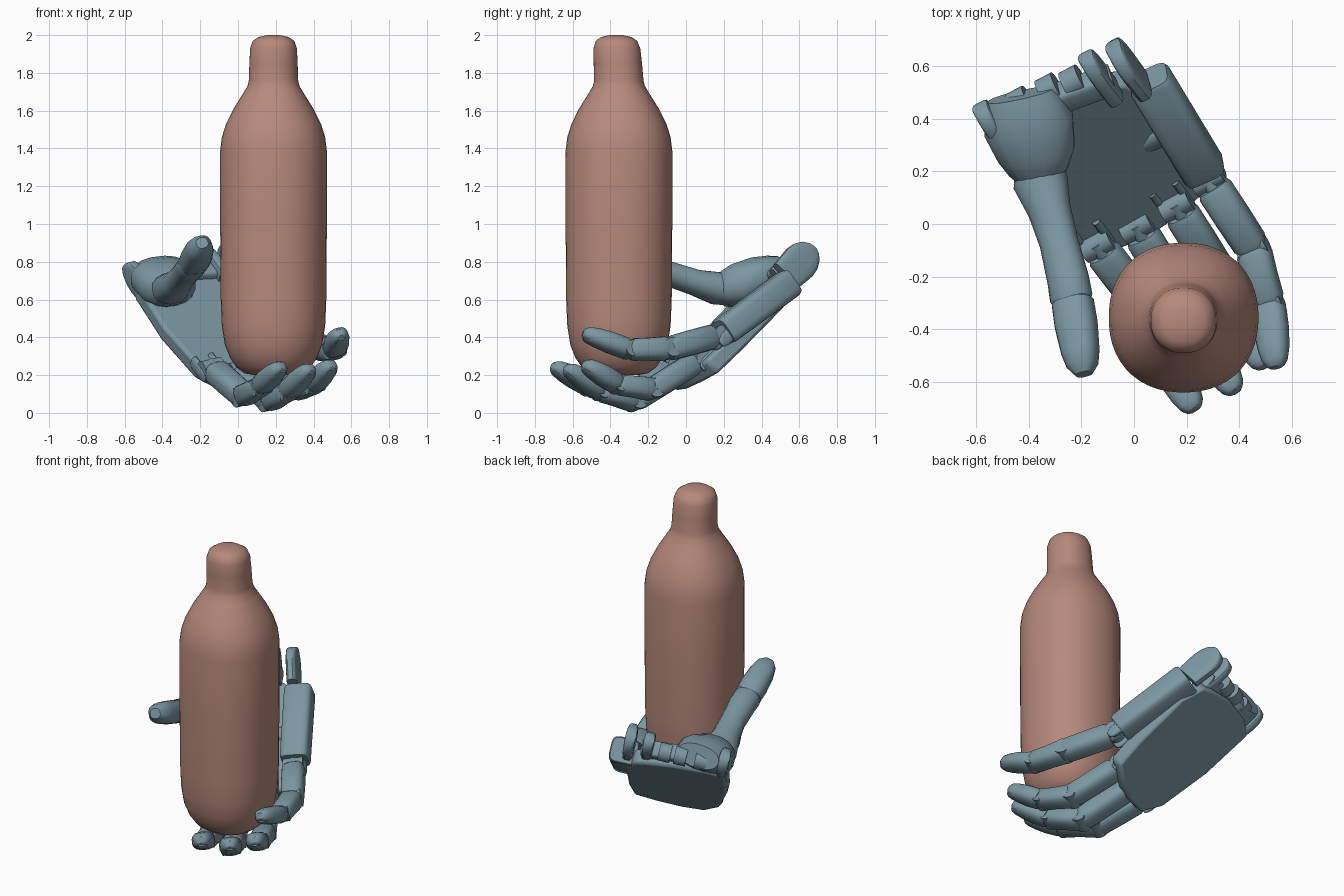
import bpy, bmesh, math
from mathutils import Vector, Matrix

if "Cube" in bpy.data.objects:
    bpy.data.objects.remove(bpy.data.objects["Cube"])

# Palm frame: across (thumb side to little finger), along (wrist to knuckles), facing (out of the palm)
ACROSS = Vector((0.44, 0.23, 0.10)).normalized()
FACING = Vector((0.16, -0.65, 0.76)).normalized()
FACING = (FACING - FACING.dot(ACROSS) * ACROSS).normalized()
ALONG = FACING.cross(ACROSS).normalized()
if ALONG.y > 0:
    ALONG = -ALONG


def material(name, color):
    m = bpy.data.materials.new(name)
    m.diffuse_color = color
    m.use_nodes = True
    m.node_tree.nodes["Principled BSDF"].inputs["Base Color"].default_value = m.diffuse_color
    return m


HAND = material("hand_blue", (0.20, 0.31, 0.36, 1))
CLAY = material("bottle_clay", (0.47, 0.25, 0.20, 1))


def finish(name, bm, mat, angle=35):
    bmesh.ops.recalc_face_normals(bm, faces=bm.faces)
    me = bpy.data.meshes.new(name)
    bm.to_mesh(me)
    bm.free()
    ob = bpy.data.objects.new(name, me)
    bpy.context.collection.objects.link(ob)
    me.materials.append(mat)
    bpy.ops.object.select_all(action='DESELECT')
    ob.select_set(True)
    bpy.context.view_layer.objects.active = ob
    bpy.ops.object.shade_smooth_by_angle(angle=math.radians(angle))
    return ob


def skin(bm, rings):
    rows = [[bm.verts.new(p) for p in r] for r in rings]
    n = len(rows[0])
    for a, b in zip(rows, rows[1:]):
        for i in range(n):
            bm.faces.new((a[i], a[(i + 1) % n], b[(i + 1) % n], b[i]))
    bm.faces.new(rows[0][::-1])
    bm.faces.new(rows[-1])


def section(c, u, v, w, h, power=2.6, n=16):
    pts = []
    for i in range(n):
        t = 2 * math.pi * (i + 0.5) / n
        x, y = math.cos(t), math.sin(t)
        pts.append(c + u * w * math.copysign(abs(x) ** (2 / power), x)
                   + v * h * math.copysign(abs(y) ** (2 / power), y))
    return pts


def limb(name, stations, side=ACROSS, power=2.6):
    """Loft through stations (point, half width, half height)."""
    bm = bmesh.new()
    pts = [Vector(s[0]) for s in stations]
    rings = []
    for i, (p, w, h) in enumerate(stations):
        t = (pts[min(i + 1, len(pts) - 1)] - pts[max(i - 1, 0)]).normalized()
        u = (side - side.dot(t) * t).normalized()
        rings.append(section(pts[i], u, t.cross(u), w, h, power))
    skin(bm, rings)
    return finish(name, bm, HAND)


def bone(name, a, b, w0, w1, h0, h1, shape, side=ACROSS, power=2.6):
    """Straight loft from a to b; shape lists (position, scale)."""
    a, b = Vector(a), Vector(b)
    limb(name, [(a.lerp(b, t), (w0 + (w1 - w0) * t) * s, (h0 + (h1 - h0) * t) * s)
                for t, s in shape], side, power)


def pin(name, c, axis, r, length):
    bm = bmesh.new()
    rot = axis.to_track_quat('Z', 'Y').to_matrix().to_4x4()
    bmesh.ops.create_cone(bm, cap_ends=True, segments=20, radius1=r, radius2=r, depth=length,
                          matrix=Matrix.Translation(c) @ rot)
    return finish(name, bm, HAND)


# Bottle: lathed profile, slightly squared body
profile = [(0.20, 0.10), (0.21, 0.155), (0.24, 0.195), (0.29, 0.230), (0.36, 0.258), (0.46, 0.274),
           (0.60, 0.280), (1.0, 0.283), (1.38, 0.284), (1.46, 0.274), (1.53, 0.252), (1.61, 0.212),
           (1.69, 0.162), (1.73, 0.138), (1.76, 0.131), (1.85, 0.128), (1.93, 0.124),
           (1.97, 0.110), (1.99, 0.080), (2.0, 0.035)]
bm = bmesh.new()
skin(bm, [section(Vector((0.188, -0.355 - 0.06 * max(0, z - 1.75), z)), Vector((1, 0, 0)),
                  Vector((0, 1, 0)), r, r, 2.2, 48) for z, r in profile])
finish("bottle", bm, CLAY, 60)

# Palm slab: outline seen from above, laid on the sloping palm plane
outline = [(-0.55, 0.38), (-0.41, 0.17), (-0.23, -0.01), (-0.10, -0.05), (0.03, 0.0), (0.15, 0.08),
           (0.25, 0.17), (0.20, 0.30), (0.07, 0.52), (-0.04, 0.59), (-0.12, 0.58), (-0.28, 0.54), (-0.46, 0.46)]
bm = bmesh.new()
base = [Vector((x, y, 0.215 + 0.86 * (y - 0.1) - 0.27 * x)) for x, y in outline]
low = [bm.verts.new(p) for p in base]
top = [bm.verts.new(p + FACING * 0.095) for p in base]
bm.faces.new(low[::-1])
bm.faces.new(top)
for i in range(len(low)):
    j = (i + 1) % len(low)
    bm.faces.new((low[i], low[j], top[j], top[i]))
palm = finish("palm", bm, HAND)
bev = palm.modifiers.new("soft_edge", 'BEVEL')
bev.width, bev.segments = 0.018, 2

# Raised block along the little finger side, and the ridge crossing the palm
bone("palm_side_block", (0.055, 0.55, 0.69), (0.27, 0.195, 0.425), 0.085, 0.085, 0.08, 0.075,
     [(0, 0.9), (0.04, 1), (0.96, 1), (1, 0.92)], power=4.5)
limb("palm_ridge", [((-0.06, 0.30, 0.45), 0.03, 0.025), ((0.04, 0.31, 0.46), 0.04, 0.04),
                    ((0.13, 0.36, 0.52), 0.05, 0.05)], FACING)

# Thumb mound and thumb
limb("thumb_mound", [((-0.43, 0.49, 0.76), 0.13, 0.07), ((-0.42, 0.45, 0.75), 0.15, 0.085),
                     ((-0.40, 0.38, 0.72), 0.175, 0.11), ((-0.37, 0.27, 0.67), 0.15, 0.12),
                     ((-0.36, 0.20, 0.66), 0.115, 0.095), ((-0.35, 0.15, 0.66), 0.07, 0.06)], power=2.3)
limb("thumb_lower", [((-0.365, 0.23, 0.65), 0.09, 0.08), ((-0.355, 0.16, 0.66), 0.105, 0.085),
                     ((-0.32, 0.05, 0.69), 0.082, 0.068), ((-0.285, -0.07, 0.73), 0.074, 0.065),
                     ((-0.25, -0.21, 0.77), 0.08, 0.068), ((-0.238, -0.28, 0.79), 0.082, 0.07),
                     ((-0.23, -0.32, 0.805), 0.065, 0.055)], power=2.2)
bone("thumb_tip", (-0.235, -0.28, 0.79), (-0.19, -0.57, 0.90), 0.09, 0.065, 0.075, 0.06,
     [(0, 0.7), (0.06, 0.9), (0.35, 1), (0.7, 1), (0.88, 0.88), (1, 0.5)])

# Fingers: knuckle, middle joint, end joint, tip, half width, half height
fingers = {
    "index": ((-0.14, -0.08, 0.24), (0.03, -0.30, 0.09), (0.12, -0.51, 0.14), (0.23, -0.705, 0.25), 0.070, 0.064),
    "middle": ((0.01, -0.01, 0.23), (0.17, -0.27, 0.065), (0.265, -0.45, 0.115), (0.385, -0.635, 0.24), 0.070, 0.064),
    "ring": ((0.16, 0.07, 0.28), (0.32, -0.18, 0.125), (0.40, -0.36, 0.15), (0.495, -0.54, 0.26), 0.069, 0.064),
    "little": ((0.28, 0.17, 0.41), (0.45, -0.09, 0.34), (0.51, -0.30, 0.335), (0.538, -0.545, 0.425), 0.070, 0.068),
}
for name, (*joints, w, h) in fingers.items():
    k, m, e, t = [Vector(p) for p in joints]
    d = (m - k).normalized()
    # Hinge at the knuckle with two prongs reaching from the palm
    pin(name + "_knuckle_pin", k, ACROSS, 0.045, 0.12)
    bone(name + "_knuckle_tongue", k - d * 0.02, k + d * 0.11, 0.028, 0.03, 0.045, 0.05, [(0, 1), (1, 1)])
    for s in (-1, 1):
        c = k + ACROSS * s * 0.05 - FACING * 0.03
        bone(name + "_knuckle_prong", c - ALONG * 0.10, c + ALONG * 0.05,
             0.018, 0.018, 0.04, 0.036, [(0, 1), (0.75, 1), (0.92, 0.8), (1, 0.5)])
    # Three phalanges with hinge pins between
    bone(name + "_lower", k.lerp(m, 0.11), m, w, w * 0.96, h, h * 0.96,
         [(0, 0.84), (0.07, 0.98), (0.5, 1), (0.92, 0.99), (1, 0.86)], power=3)
    pin(name + "_mid_pin", m, ACROSS, 0.052, w * 1.6)
    bone(name + "_mid", m.lerp(e, 0.03), e, w * 0.97, w * 0.9, h * 0.95, h * 0.83,
         [(0, 0.86), (0.1, 1), (0.5, 0.97), (0.9, 1), (1, 0.85)], power=3)
    pin(name + "_end_pin", e, ACROSS, 0.044, w * 1.5)
    bone(name + "_tip", e.lerp(t, 0.04), t, w * 0.98, w * 0.8, 0.056, 0.044,
         [(0, 0.84), (0.08, 0.97), (0.4, 1.05), (0.7, 1), (0.88, 0.85), (0.97, 0.6), (1, 0.4)])
    # Nail plate on the outer side of the tip
    f = (t - e).normalized()
    u = (ACROSS - ACROSS.dot(f) * f).normalized()
    out = f.cross(u)
    if out.z > 0:
        out = -out
    off = out * 0.042
    bone(name + "_nail", e.lerp(t, 0.6) + off, e.lerp(t, 0.96) + off * 0.75, 0.038, 0.03, 0.009, 0.008,
         [(0, 0.7), (0.15, 1), (0.8, 0.95), (1, 0.6)])

# Wrist lugs
lugs = [(-0.53, 0.37, 0.70, 0.085), (-0.13, 0.565, 0.78, 0.075), (-0.025, 0.60, 0.795, 0.10)]
for i, (x, y, z, h) in enumerate(lugs):
    c = Vector((x, y, z))
    limb("wrist_lug_%d" % (i + 1),
         [(c - ALONG * s, 0.032, h * k) for s, k in
          ((-0.12, 0.9), (0.0, 1), (0.05, 0.92), (0.09, 0.7), (0.112, 0.4), (0.118, 0.15))], power=4)
# Wrist edge block with small hinge pieces
bone("wrist_bar", (-0.44, 0.42, 0.72), (-0.08, 0.55, 0.74), 0.05, 0.05, 0.05, 0.05, [(0, 1), (1, 1)], FACING, 5)
for i, (x, y, z) in enumerate([(-0.43, 0.46, 0.72), (-0.32, 0.51, 0.74), (-0.23, 0.54, 0.75)]):
    pin("wrist_hinge_%d" % (i + 1), Vector((x, y, z)), ACROSS, 0.055, 0.07)
